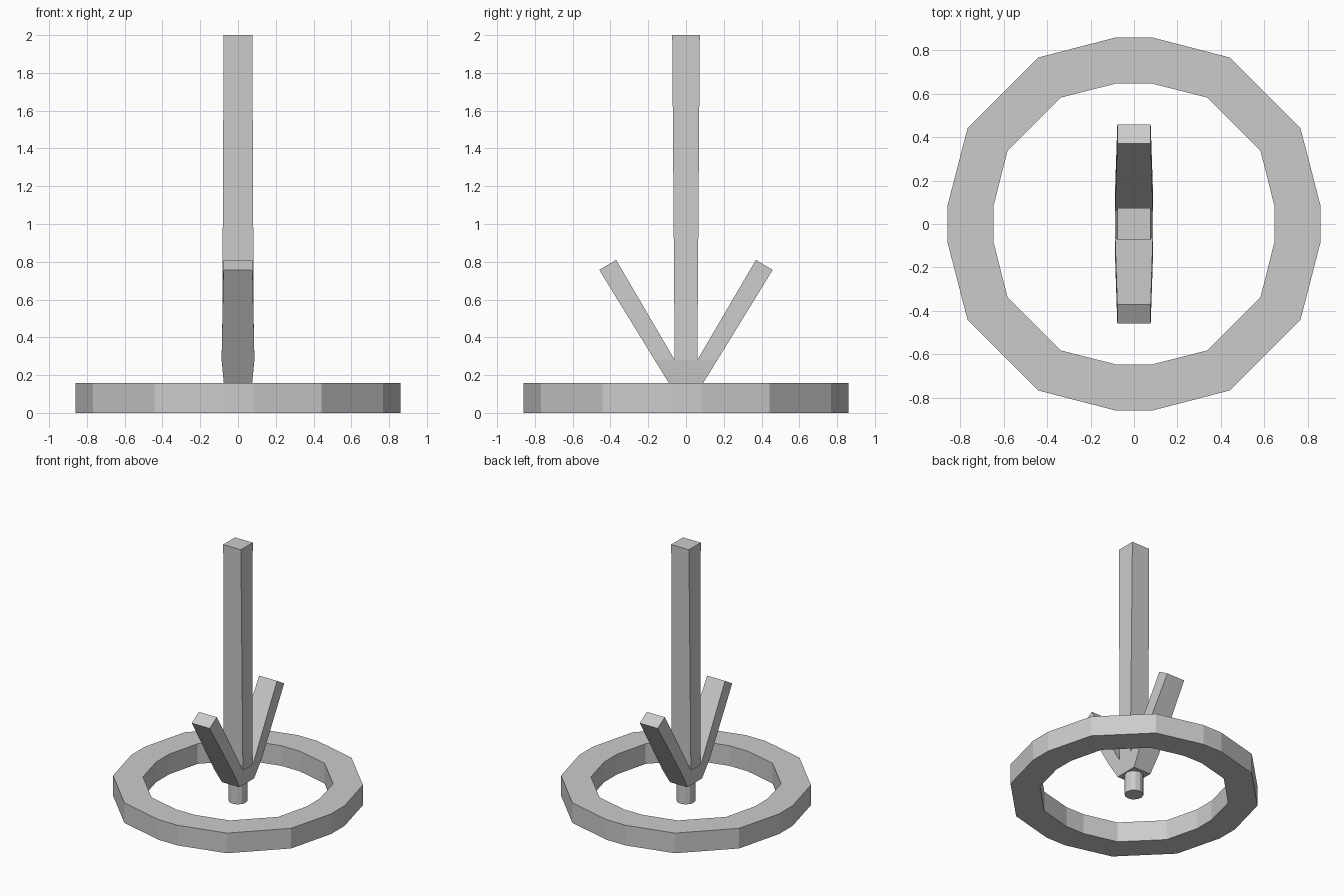
import bpy, bmesh

cube = bpy.data.objects.get("Cube")
if cube:
    bpy.data.objects.remove(cube, do_unlink=True)

grey = bpy.data.materials.new("plain grey")
grey.use_nodes = True
grey.diffuse_color = (0.6, 0.6, 0.6, 1)
grey.node_tree.nodes["Principled BSDF"].inputs["Base Color"].default_value = (0.6, 0.6, 0.6, 1)


def finish(name, bm):
    bmesh.ops.recalc_face_normals(bm, faces=bm.faces)
    mesh = bpy.data.meshes.new(name)
    bm.to_mesh(mesh)
    bm.free()
    mesh.materials.append(grey)
    obj = bpy.data.objects.new(name, mesh)
    bpy.context.collection.objects.link(obj)
    return obj


def loft_box(name, low, high):
    """Four-sided bar between two ends, each given as (half width, (y, z), (y, z))."""
    bm = bmesh.new()
    loops = []
    for w, a, b in (low, high):
        corners = [(-w, *a), (w, *a), (w, *b), (-w, *b)]
        loops.append([bm.verts.new(c) for c in corners])
    lo, hi = loops
    bm.faces.new(lo)
    bm.faces.new(hi)
    for i in range(4):
        j = (i + 1) % 4
        bm.faces.new((lo[i], lo[j], hi[j], hi[i]))
    return finish(name, bm)


def symmetric_loop(points):
    """Repeat one quadrant of points by quarter turns."""
    loop = []
    for _ in range(4):
        loop += points
        points = [(-y, x) for x, y in points]
    return loop


# Flat ring lying on the ground
outer = symmetric_loop([(0.86, 0.083), (0.767, 0.442), (0.442, 0.767), (0.083, 0.86)])
inner = symmetric_loop([(0.648, 0.08), (0.583, 0.337), (0.337, 0.583), (0.08, 0.648)])
bm = bmesh.new()
rings = [[bm.verts.new((x, y, z)) for x, y in loop]
         for loop, z in ((outer, 0), (outer, 0.157), (inner, 0.157), (inner, 0))]
for k in range(4):
    a, b = rings[k], rings[(k + 1) % 4]
    for i in range(len(a)):
        j = (i + 1) % len(a)
        bm.faces.new((a[i], a[j], b[j], b[i]))
finish("ground_ring", bm)

# Short round peg under the junction
bm = bmesh.new()
bmesh.ops.create_cone(bm, cap_ends=True, segments=12, radius1=0.067, radius2=0.067, depth=0.157)
bmesh.ops.translate(bm, verts=bm.verts, vec=(0, 0, 0.0785))
finish("peg", bm)

# Flared junction, tall post and the two slanted arms growing from it
JOIN = 0.28
loft_box("junction", (0.075, (-0.09, 0.157), (0.09, 0.157)),
         (0.087, (-0.166, JOIN), (0.166, JOIN)))
loft_box("post", (0.084, (-0.06, JOIN), (0.06, JOIN)),
         (0.076, (-0.073, 2.0), (0.073, 2.0)))
for side, name in ((-1, "front_arm"), (1, "back_arm")):
    loft_box(name, (0.087, (side * 0.06, JOIN), (side * 0.166, JOIN)),
             (0.077, (side * 0.37, 0.81), (side * 0.459, 0.757)))
